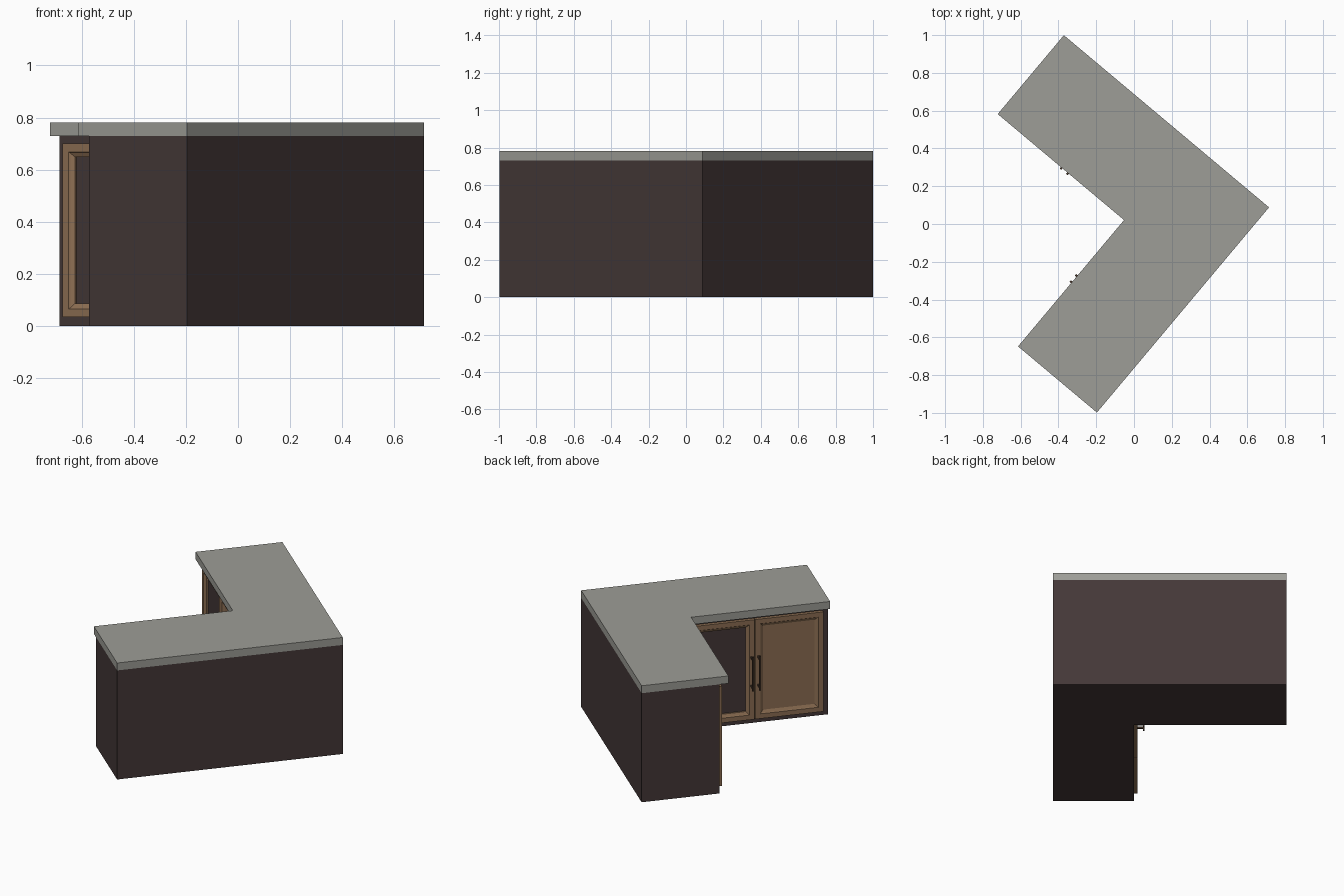
import bpy, bmesh
from math import radians
from mathutils import Matrix, Vector

cube = bpy.data.objects.get("Cube")
if cube:
    bpy.data.objects.remove(cube, do_unlink=True)

LENGTH = 1.418      # outer length of each arm
TOP_W = 0.545       # worktop width
BASE_W = 0.49       # cabinet width
BASE_H = 0.73
TOP_H = 0.78
MID = (BASE_W + LENGTH) / 2

# Outer corner at the origin, arms along local +x and +y
PLACE = Matrix.Translation((0.715, 0.088, 0)) @ Matrix.Rotation(radians(140), 4, 'Z')
# Second arm: the same door set turned a quarter
TURN = Matrix.Translation((0, BASE_W + LENGTH, 0)) @ Matrix.Rotation(radians(-90), 4, 'Z')


def material(name, colour):
    mat = bpy.data.materials.new(name)
    mat.use_nodes = True
    mat.diffuse_color = (*colour, 1)
    mat.node_tree.nodes["Principled BSDF"].inputs["Base Color"].default_value = (*colour, 1)
    return mat


STONE = material("grey_stone", (0.34, 0.34, 0.31))
DARK = material("dark_brown", (0.058, 0.040, 0.039))
WOOD = material("wood", (0.27, 0.16, 0.088))
METAL = material("handle_brown", (0.07, 0.042, 0.027))


def finish(name, bm, mat, matrix):
    mesh = bpy.data.meshes.new(name)
    bm.to_mesh(mesh)
    bm.free()
    mesh.materials.append(mat)
    obj = bpy.data.objects.new(name, mesh)
    obj.matrix_world = matrix
    bpy.context.collection.objects.link(obj)


def l_block(name, width, z0, z1, mat):
    """Extruded L-shaped slab."""
    outline = [(0, 0), (LENGTH, 0), (LENGTH, width), (width, width),
               (width, LENGTH), (0, LENGTH)]
    bm = bmesh.new()
    face = bm.faces.new([bm.verts.new((x, y, z0)) for x, y in outline])
    new = bmesh.ops.extrude_face_region(bm, geom=[face])["geom"]
    verts = [v for v in new if isinstance(v, bmesh.types.BMVert)]
    bmesh.ops.translate(bm, vec=(0, 0, z1 - z0), verts=verts)
    bmesh.ops.recalc_face_normals(bm, faces=bm.faces)
    finish(name, bm, mat, PLACE)


def door(name, x0, x1, solid, matrix):
    """Moulded frame from nested rectangles, with or without a panel."""
    z0, z1 = 0.033, 0.70
    steps = [(0, 0), (0, 0.023), (0.032, 0.023), (0.036, 0.018), (0.052, 0.010)]
    if not solid:
        steps.append((0.052, 0))
    bm = bmesh.new()
    loops = []
    for inset, depth in steps:
        a, b, c, d = x0 + inset, x1 - inset, z0 + inset, z1 - inset
        loops.append([bm.verts.new((x, BASE_W + depth, z))
                      for x, z in ((a, c), (b, c), (b, d), (a, d))])
    for p, q in zip(loops, loops[1:]):
        for i in range(4):
            j = (i + 1) % 4
            bm.faces.new((p[i], q[i], q[j], p[j]))
    if solid:
        bm.faces.new(loops[-1][::-1])
    finish(name, bm, WOOD, matrix)


def handle(name, x, matrix):
    """Upright bar on two posts."""
    bm = bmesh.new()
    front = BASE_W + 0.023
    for centre, size in (((x, front + 0.037, 0.355), (0.011, 0.011, 0.23)),
                         ((x, front + 0.017, 0.45), (0.010, 0.034, 0.012)),
                         ((x, front + 0.017, 0.26), (0.010, 0.034, 0.012))):
        bmesh.ops.create_cube(
            bm, size=1, matrix=Matrix.Translation(centre) @ Matrix.Diagonal(Vector((*size, 1))))
    finish(name, bm, METAL, matrix)


l_block("cabinet_base", BASE_W, 0, BASE_H, DARK)
l_block("worktop", TOP_W, BASE_H, TOP_H, STONE)

# A pair of doors on the inner face of each arm
for arm, matrix in (("back", PLACE), ("front", PLACE @ TURN)):
    door(arm + "_door_open_frame", MID + 0.002, LENGTH - 0.034, False, matrix)
    door(arm + "_door_panelled", BASE_W + 0.034, MID - 0.002, True, matrix)
    for side, offset in (("left", 0.022), ("right", -0.022)):
        handle(f"{arm}_handle_{side}", MID + offset, matrix)
